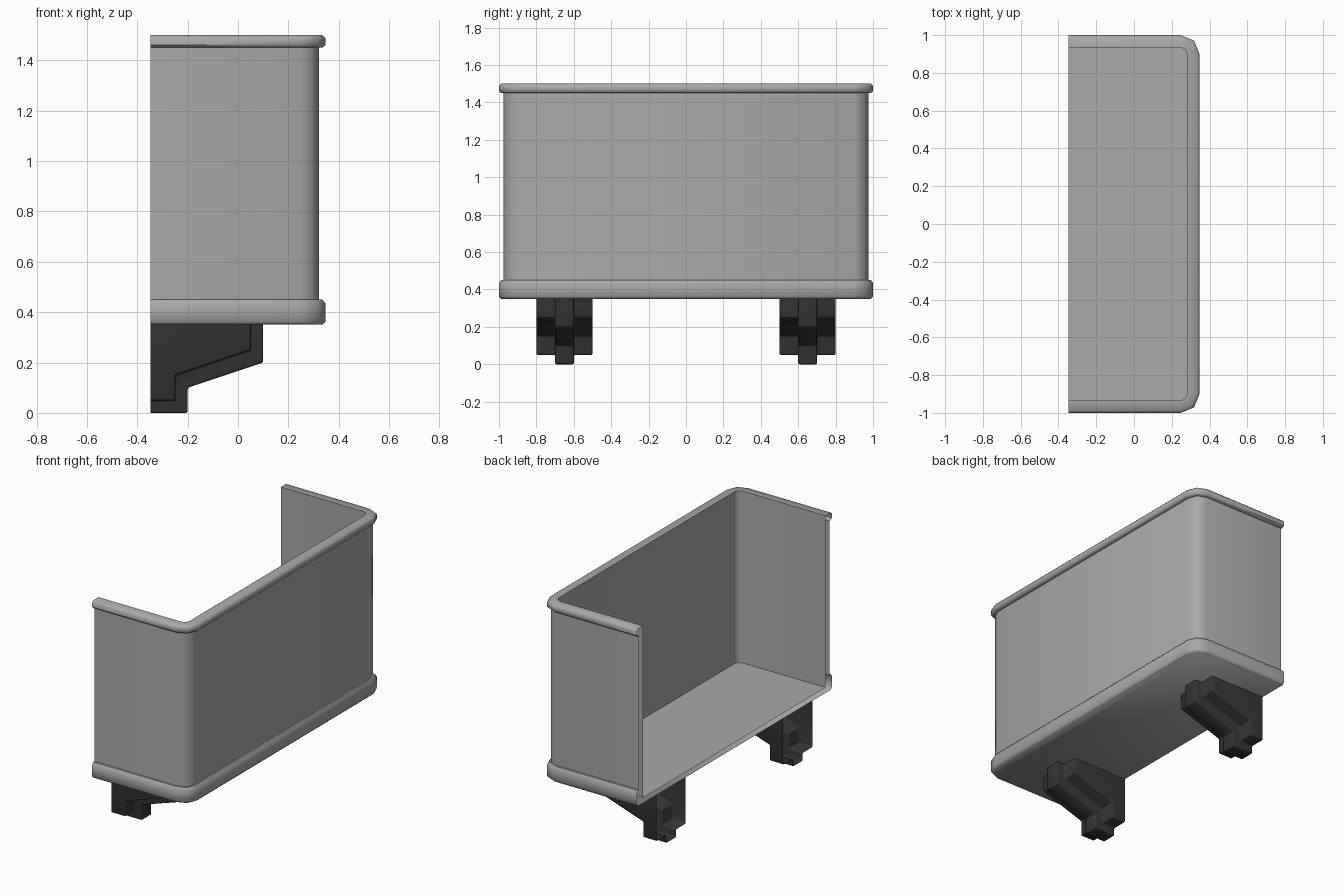
import bpy, bmesh, math

if "Cube" in bpy.data.objects:
    bpy.data.objects.remove(bpy.data.objects["Cube"])

BACK, RIGHT, SIDE, R = -0.347, 0.347, 1.0, 0.1


def material(name, value):
    m = bpy.data.materials.new(name)
    m.diffuse_color = (value, value, value, 1)
    m.use_nodes = True
    m.node_tree.nodes["Principled BSDF"].inputs["Base Color"].default_value = m.diffuse_color
    return m


def finish(bm, name, mat, bevel=0):
    bmesh.ops.recalc_face_normals(bm, faces=bm.faces)
    me = bpy.data.meshes.new(name)
    bm.to_mesh(me)
    bm.free()
    me.materials.append(mat)
    ob = bpy.data.objects.new(name, me)
    bpy.context.collection.objects.link(ob)
    bpy.ops.object.select_all(action='DESELECT')
    ob.select_set(True)
    bpy.context.view_layer.objects.active = ob
    if bevel:
        b = ob.modifiers.new("bevel", 'BEVEL')
        b.width, b.segments, b.limit_method = bevel, 2, 'ANGLE'
        bpy.ops.object.modifier_apply(modifier="bevel")
    bpy.ops.object.shade_smooth_by_angle(angle=math.radians(50))
    return ob


def skin(bm, rows):
    for a, b in zip(rows, rows[1:]):
        for i in range(len(a) - 1):
            bm.faces.new((a[i], a[i + 1], b[i + 1], b[i]))


def u_path(d):
    """U-shaped outline with rounded front corners, inset by d."""
    pts = [(BACK, -SIDE + d)]
    for sy, angles in ((-1, (-90, -45, 0)), (1, (0, 45, 90))):
        for a in angles:
            t = math.radians(a)
            pts.append((RIGHT - R + (R - d) * math.cos(t),
                        sy * (SIDE - R) + (R - d) * math.sin(t)))
    return pts + [(BACK, SIDE - d)]


grey = material("light grey", 0.4)
dark = material("dark grey", 0.035)

# Balcony box: base trim, wall, rail and inner lining, open at the back
profile = [(0.012, 0.35), (0, 0.362), (0, 0.435), (0.012, 0.45), (0.025, 0.45),
           (0.025, 1.45), (0.012, 1.45), (0, 1.46), (0, 1.488), (0.012, 1.5),
           (0.065, 1.5), (0.065, 0.385)]
bm = bmesh.new()
rows = [[bm.verts.new((x, y, z)) for x, y in u_path(d)] for d, z in profile]
skin(bm, rows)
# underside and floor
bm.faces.new(rows[0])
bm.faces.new(rows[-1])
finish(bm, "balcony_box", grey)

# Brackets: stepped shell with a raised centre rib, open at the back
outer = [(0.1, 0.35), (0.1, 0.2), (-0.2, 0.1), (-0.2, 0), (BACK, 0)]
inner = [(0.05, 0.35), (0.05, 0.25), (-0.25, 0.15), (-0.25, 0.05), (BACK, 0.05)]
for side, cy in (("front", -0.65), ("back", 0.65)):
    bm = bmesh.new()
    columns = ((-0.15, inner), (-0.05, inner), (-0.05, outer),
               (0.05, outer), (0.05, inner), (0.15, inner))
    rows = [[bm.verts.new((x, cy + dy, z)) for x, z in prof] for dy, prof in columns]
    skin(bm, rows)
    for row, dy in ((rows[0], -0.15), (rows[-1], 0.15)):
        bm.faces.new(row + [bm.verts.new((BACK, cy + dy, 0.35))])
    finish(bm, side + "_bracket", dark, bevel=0.008)
